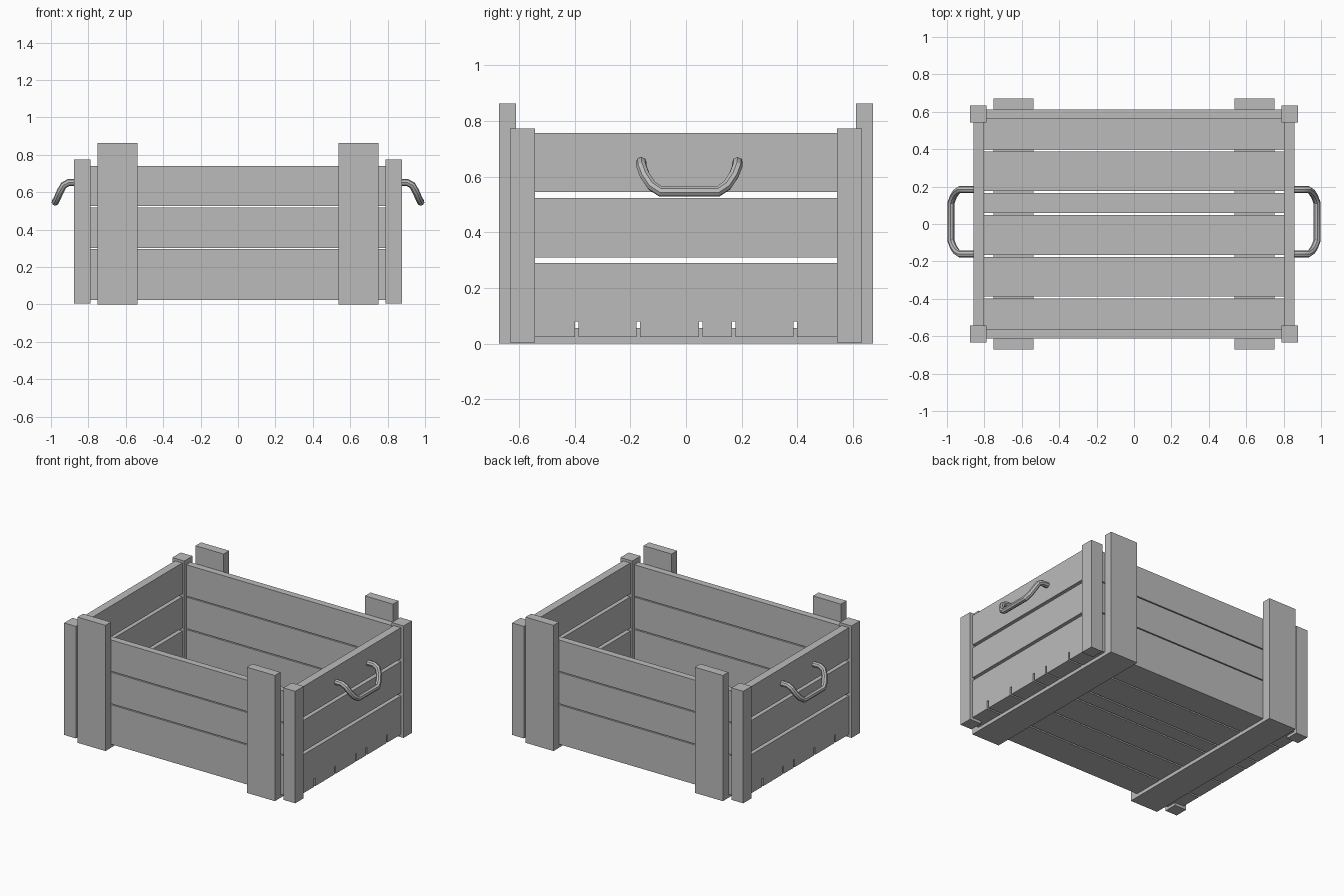
import bpy
import bmesh
from mathutils import Matrix, Vector

cube = bpy.data.objects.get("Cube")
if cube:
    bpy.data.objects.remove(cube, do_unlink=True)

grey = bpy.data.materials.new("plain_grey")
grey.use_nodes = True
colour = (0.5, 0.5, 0.5, 1)
grey.diffuse_color = colour
grey.node_tree.nodes["Principled BSDF"].inputs["Base Color"].default_value = colour


def box(name, x, y, z):
    """Axis-aligned board given as (low, high) ranges."""
    low, high = Vector((x[0], y[0], z[0])), Vector((x[1], y[1], z[1]))
    bm = bmesh.new()
    bmesh.ops.create_cube(bm, size=1, matrix=Matrix.Translation((low + high) / 2)
                          @ Matrix.Diagonal((*(high - low), 1)))
    mesh = bpy.data.meshes.new(name)
    bm.to_mesh(mesh)
    bm.free()
    mesh.materials.append(grey)
    obj = bpy.data.objects.new(name, mesh)
    bpy.context.collection.objects.link(obj)
    return obj


def span(sign, near, far):
    return tuple(sorted((sign * near, sign * far)))


SIDES = (("right", -1), ("left", 1))
ENDS = (("front", -1), ("back", 1))

# Floor planks, separated by narrow gaps
gaps = [-0.393, -0.171, 0.053, 0.171, 0.393]
starts = [-0.61] + [g + 0.006 for g in gaps]
stops = [g - 0.006 for g in gaps] + [0.61]
for i, y in enumerate(zip(starts, stops)):
    box(f"floor_plank_{i + 1}", (-0.858, 0.858), y, (0.024, 0.079))

# Long walls, front and back
for end, s in ENDS:
    for i, z in enumerate([(0.024, 0.295), (0.302, 0.518), (0.525, 0.74)]):
        box(f"{end}_wall_board_{i + 1}", (-0.803, 0.803), span(s, 0.565, 0.611), z)

# Short walls, left and right
for side, s in SIDES:
    for i, z in enumerate([(0.079, 0.289), (0.31, 0.524), (0.545, 0.757)]):
        box(f"{side}_wall_board_{i + 1}", span(s, 0.803, 0.858), (-0.61, 0.61), z)

# Corner posts, broad uprights and the runners underneath
for side, sx in SIDES:
    box(f"{side}_runner", span(sx, 0.537, 0.75), (-0.611, 0.611), (0, 0.057))
    for end, sy in ENDS:
        box(f"{end}_{side}_corner_post", span(sx, 0.788, 0.878),
            span(sy, 0.542, 0.633), (0.005, 0.774))
        box(f"{end}_{side}_upright", span(sx, 0.537, 0.75),
            span(sy, 0.611, 0.671), (0, 0.863))

# Drooping bar handles
half = [(0.85, 0.173, 0.652), (0.905, 0.173, 0.652), (0.932, 0.172, 0.637),
        (0.95, 0.16, 0.605), (0.966, 0.135, 0.568), (0.978, 0.102, 0.546)]
path = half + [(x, -y, z) for x, y, z in reversed(half)]
for side, s in SIDES:
    curve = bpy.data.curves.new(f"{side}_handle", "CURVE")
    curve.dimensions = "3D"
    curve.bevel_depth = 0.019
    curve.bevel_resolution = 2
    curve.use_fill_caps = True
    spline = curve.splines.new("POLY")
    spline.points.add(len(path) - 1)
    for point, (x, y, z) in zip(spline.points, path):
        point.co = (s * x, y + 0.012, z, 1)
    curve.materials.append(grey)
    handle = bpy.data.objects.new(f"{side}_handle", curve)
    bpy.context.collection.objects.link(handle)
    bpy.ops.object.select_all(action="DESELECT")
    handle.select_set(True)
    bpy.context.view_layer.objects.active = handle
    bpy.ops.object.convert(target="MESH")
    bpy.ops.object.shade_smooth_by_angle()
